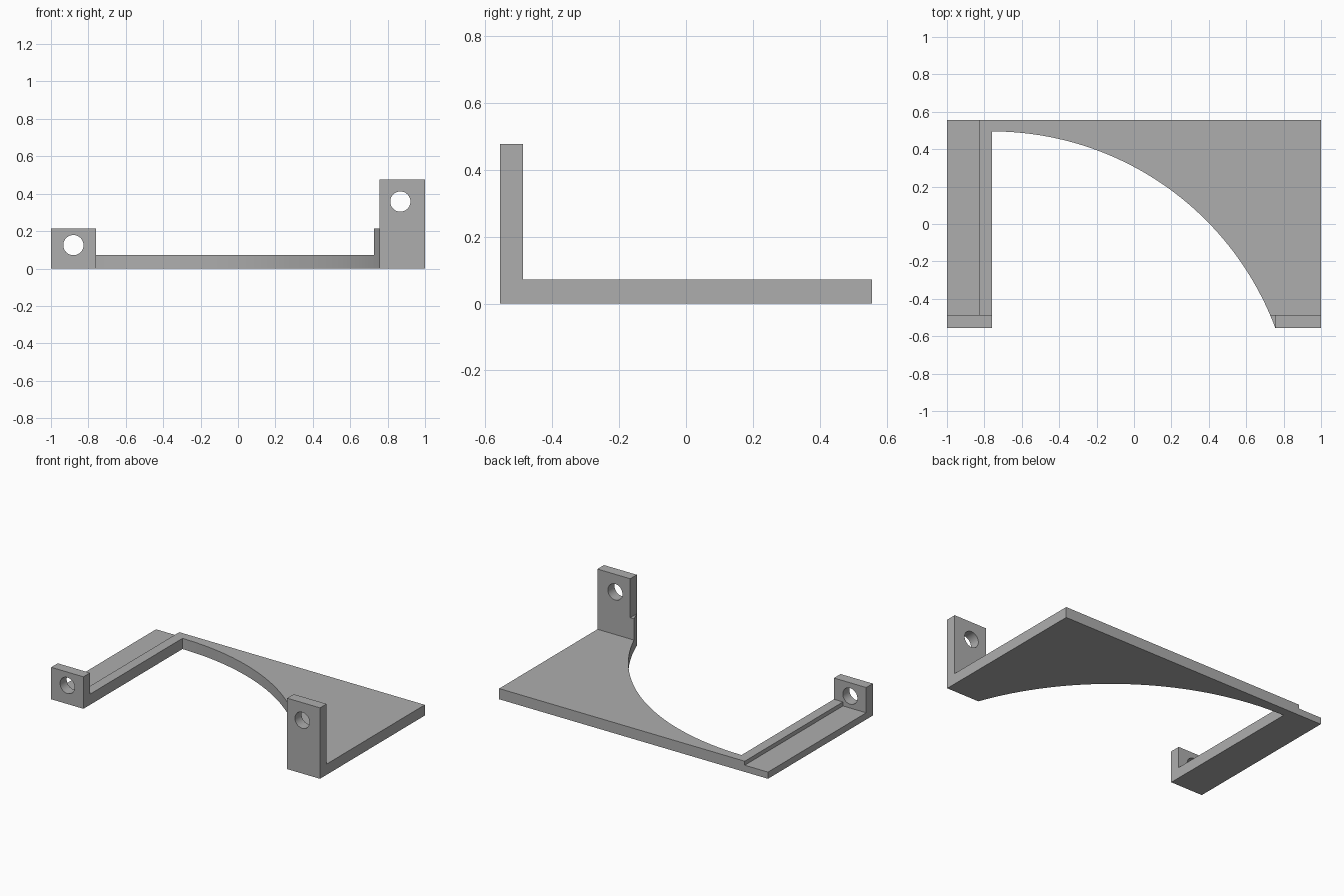
import bpy, bmesh, math

if "Cube" in bpy.data.objects:
    bpy.data.objects.remove(bpy.data.objects["Cube"], do_unlink=True)

# Main dimensions
BACK, FRONT, TAB_BACK = 0.557, -0.557, -0.487
PLATE, THIN = 0.072, 0.045
ARM_INNER, SLOT_EDGE, TAB_INNER = -0.76, -0.827, 0.755
LOW_TOP, TALL_TOP = 0.215, 0.477

grey = bpy.data.materials.new("plain grey")
grey.use_nodes = True
grey.diffuse_color = (0.42, 0.42, 0.42, 1)
grey.node_tree.nodes["Principled BSDF"].inputs["Base Color"].default_value = grey.diffuse_color


def prism(name, outline, z0, z1):
    """Extrude a flat outline from z0 up to z1."""
    bm = bmesh.new()
    face = bm.faces.new([bm.verts.new((x, y, z0)) for x, y in outline])
    top = bmesh.ops.extrude_face_region(bm, geom=[face])["geom"]
    bmesh.ops.translate(bm, vec=(0, 0, z1 - z0),
                        verts=[g for g in top if isinstance(g, bmesh.types.BMVert)])
    bmesh.ops.recalc_face_normals(bm, faces=bm.faces)
    mesh = bpy.data.meshes.new(name)
    bm.to_mesh(mesh)
    bm.free()
    mesh.materials.append(grey)
    obj = bpy.data.objects.new(name, mesh)
    bpy.context.collection.objects.link(obj)
    return obj


def box(name, x0, x1, y0, y1, z0, z1):
    return prism(name, [(x0, y0), (x1, y0), (x1, y1), (x0, y1)], z0, z1)


def combine(body, other, operation):
    """Apply a boolean and discard the helper."""
    mod = body.modifiers.new(operation, 'BOOLEAN')
    mod.operation, mod.solver, mod.object = operation, 'EXACT', other
    bpy.context.view_layer.objects.active = body
    bpy.ops.object.modifier_apply(modifier=mod.name)
    bpy.data.objects.remove(other, do_unlink=True)


# Base plate, with the raised foot of the tall tab
bracket = box("bracket", -1, 1, FRONT, BACK, 0, PLATE)
combine(bracket, box("tab_foot", 0.6, 1, FRONT, TAB_BACK, 0, LOW_TOP), 'UNION')

# Large curved opening
centre_y, radius = -1.123, 1.618
end = math.radians(15)
arc = []
for i in range(65):
    a = math.pi / 2 + (end - math.pi / 2) * i / 64
    arc.append((ARM_INNER + radius * math.cos(a), centre_y + radius * math.sin(a)))
opening = [(ARM_INNER, arc[-1][1])] + arc
combine(bracket, prism("opening", opening, -0.1, 0.3), 'DIFFERENCE')

# Shallow recess along the outer side of the arm
combine(bracket, box("recess", -1.1, SLOT_EDGE, TAB_BACK, 0.7, THIN, 0.2), 'DIFFERENCE')

# Upright tabs
combine(bracket, box("low_tab", -1, ARM_INNER, FRONT, TAB_BACK, 0, LOW_TOP), 'UNION')
combine(bracket, box("tall_tab", TAB_INNER + 0.001, 1, FRONT, TAB_BACK, 0, TALL_TOP), 'UNION')

# Screw holes through the tabs
for x, z in ((-0.88, 0.125), (0.868, 0.358)):
    bpy.ops.mesh.primitive_cylinder_add(vertices=48, radius=0.054, depth=0.3,
                                        location=(x, FRONT, z), rotation=(math.pi / 2, 0, 0))
    hole = bpy.context.object
    hole.data.materials.append(grey)
    combine(bracket, hole, 'DIFFERENCE')

# Smooth the curves, keep the edges sharp
bpy.ops.object.select_all(action='DESELECT')
bracket.select_set(True)
bpy.context.view_layer.objects.active = bracket
bpy.ops.object.shade_smooth_by_angle(angle=math.radians(20))
